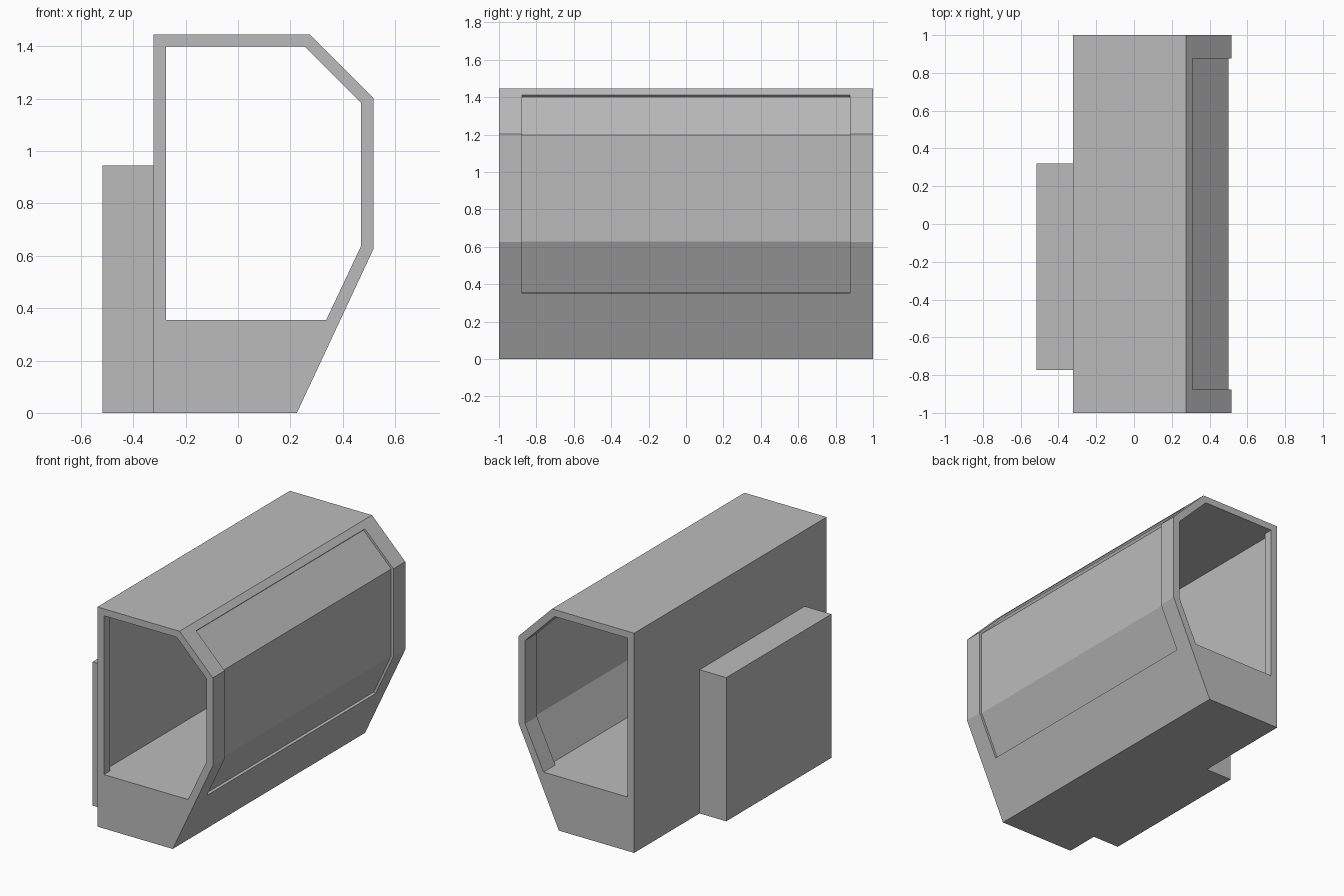
import bpy, bmesh

if "Cube" in bpy.data.objects:
    bpy.data.objects.remove(bpy.data.objects["Cube"])

grey = bpy.data.materials.new("plain_grey")
grey.diffuse_color = (0.5, 0.5, 0.5, 1)
grey.use_nodes = True
grey.node_tree.nodes["Principled BSDF"].inputs["Base Color"].default_value = grey.diffuse_color


def prism(name, profile, y0, y1):
    """Extrude an x-z profile from y0 to y1."""
    bm = bmesh.new()
    face = bm.faces.new([bm.verts.new((x, y0, z)) for x, z in profile])
    ext = bmesh.ops.extrude_face_region(bm, geom=[face])
    moved = [v for v in ext["geom"] if isinstance(v, bmesh.types.BMVert)]
    bmesh.ops.translate(bm, verts=moved, vec=(0, y1 - y0, 0))
    bmesh.ops.recalc_face_normals(bm, faces=bm.faces)
    mesh = bpy.data.meshes.new(name)
    bm.to_mesh(mesh)
    bm.free()
    mesh.materials.append(grey)
    obj = bpy.data.objects.new(name, mesh)
    bpy.context.collection.objects.link(obj)
    return obj


def cut(obj, cutter):
    """Subtract the cutter and remove it."""
    cutter.hide_render = True
    mod = obj.modifiers.new("cut", "BOOLEAN")
    mod.operation, mod.solver, mod.object = "DIFFERENCE", "EXACT", cutter
    bpy.context.view_layer.objects.active = obj
    bpy.ops.object.modifier_apply(modifier=mod.name)
    bpy.data.objects.remove(cutter)


FLOOR, CEIL = 0.355, 1.40

# hollow housing
housing = prism("housing", [(-0.323, 0), (0.225, 0), (0.517, 0.625), (0.517, 1.203),
                            (0.275, 1.445), (-0.323, 1.445)], -1, 1)
# opening through both ends
cut(housing, prism("end_opening", [(-0.275, FLOOR), (0.337, FLOOR), (0.47, 0.637),
                                   (0.47, 1.185), (0.255, CEIL), (-0.275, CEIL)], -1.1, 1.1))
# wall recess behind the end frames
cut(housing, prism("wall_recess", [(-0.31, FLOOR), (-0.2, FLOOR), (-0.2, CEIL), (-0.31, CEIL)],
                   -0.94, 0.94))
# window cut in the faceted side, with edges square to the slopes
cut(housing, prism("window_opening", [(0.0, FLOOR), (0.374, FLOOR), (0.465, 0.313), (0.7, 0.313),
                                      (0.7, 1.55), (0.449, 1.55), (0.299, CEIL), (0.0, CEIL)],
                   -0.877, 0.877))

# thin faceted window panel, set slightly back
outer = [(0.374, FLOOR), (0.501, 0.628), (0.501, 1.198), (0.299, CEIL)]
inner = [(x - 0.005, z) for x, z in reversed(outer)]
prism("window_panel", outer + inner, -0.877, 0.877)

# box on the back wall
prism("side_box", [(-0.517, 0), (-0.323, 0), (-0.323, 0.945), (-0.517, 0.945)], -0.773, 0.32)
